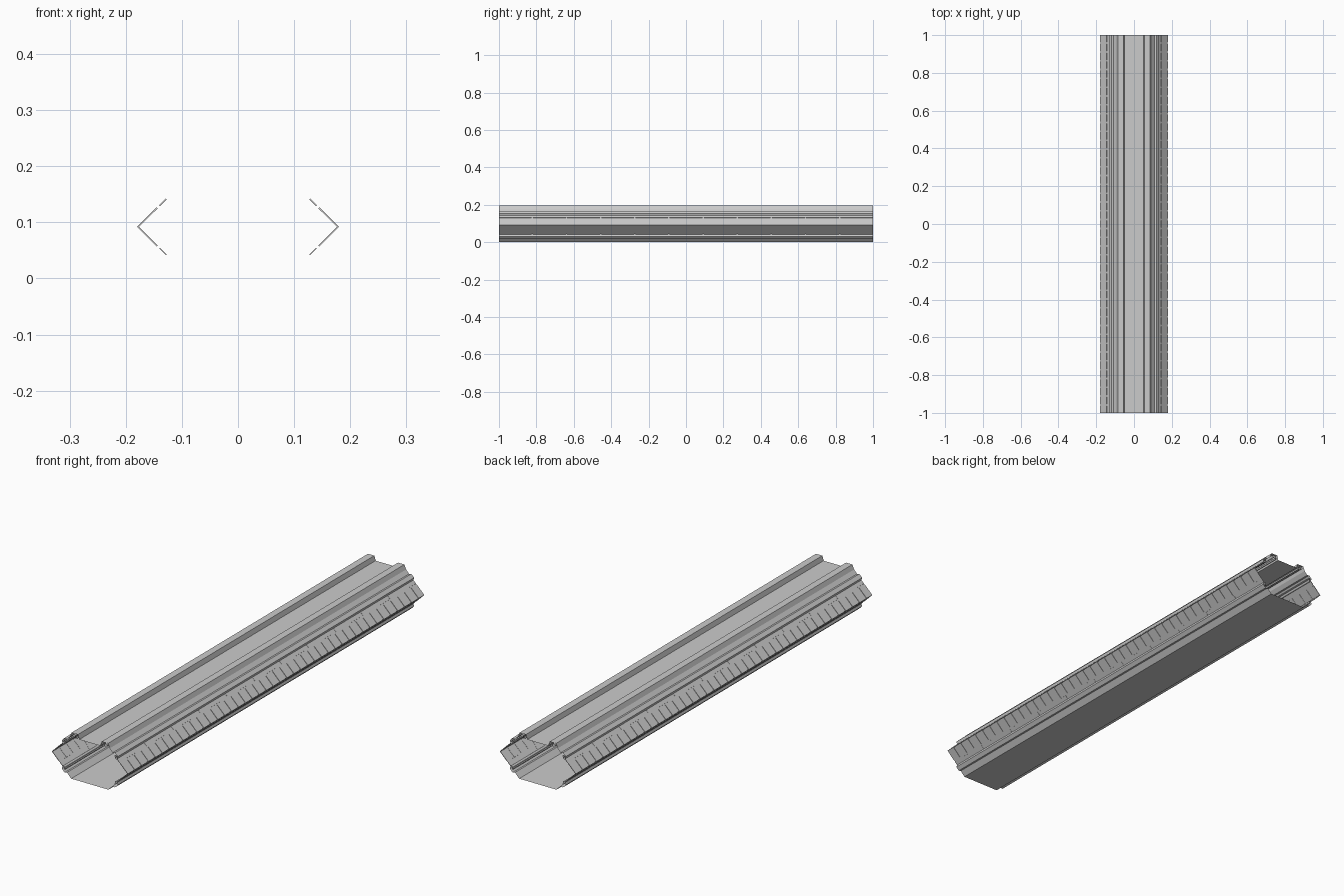
import bpy, bmesh, math

if "Cube" in bpy.data.objects:
    bpy.data.objects.remove(bpy.data.objects["Cube"])

MID = 0.092  # height of the side walls' widest line


def sweep(name, section, spans, closed=False, caps=False, smooth=False):
    """Sweep a clockwise xz section along y over each span, mirrored in x."""
    bm = bmesh.new()
    n = len(section)
    for y0, y1 in spans:
        a = [bm.verts.new((x, y0, z)) for x, z in section]
        b = [bm.verts.new((x, y1, z)) for x, z in section]
        for i in range(n if closed else n - 1):
            j = (i + 1) % n
            bm.faces.new((a[i], a[j], b[j], b[i]))
        if caps:
            bm.faces.new(a[::-1])
            bm.faces.new(b)
    mesh = bpy.data.meshes.new(name)
    bm.to_mesh(mesh)
    bm.free()
    ob = bpy.data.objects.new(name, mesh)
    bpy.context.collection.objects.link(ob)
    m = ob.modifiers.new("Mirror", 'MIRROR')
    m.use_axis[0] = True
    m.merge_threshold = 0.0002
    if smooth:
        for p in mesh.polygons:
            p.use_smooth = True
    return ob


def spans(count, gap):
    """Split the length into equal pieces with gaps between them."""
    step = (2 + gap) / count
    return [(-1 + i * step, -1 + (i + 1) * step - gap) for i in range(count)]


def flip(section):
    return [(x, 2 * MID - z) for x, z in reversed(section)]


full = [(-1, 1)]

# Corridor shell: ceiling, raised pipe housing, bulged wall channels, floor
ceiling = [(0, 0.177), (0.05, 0.177), (0.056, 0.197), (0.086, 0.197),
           (0.094, 0.178)]
upper_wall = [(0.108, 0.163), (0.119, 0.166), (0.132, 0.153),
              (0.128, 0.1415), (0.1435, 0.126)]
floor = [(0.088, 0.0), (0.055, 0.0), (0, 0.0)]
sweep("corridor_shell", ceiling + upper_wall + [(0.1775, MID)]
      + flip(upper_wall) + floor, full)

# V-shaped wall panels with narrow gaps
chevron = [(0.145, 0.127), (0.18, MID), (0.145, 0.057),
           (0.143, 0.059), (0.1765, MID), (0.143, 0.125)]
sweep("side_panels", chevron, spans(43, 0.009), closed=True, caps=True)

# Longer trim strips above and below the wall panels
trim = [(0.1285, 0.1425), (0.1405, 0.1305), (0.139, 0.129), (0.127, 0.141)]
sweep("upper_trim", trim, spans(11, 0.008), closed=True, caps=True)
sweep("lower_trim", flip(trim), spans(11, 0.008), closed=True, caps=True)

# Open-ended pipes running inside the channels
pipes = [("ceiling_large_pipe", 0.075, 0.187, 0.006),
         ("ceiling_small_pipe", 0.063, 0.180, 0.004),
         ("upper_large_pipe", 0.124, 0.144, 0.005),
         ("upper_small_pipe", 0.120, 0.151, 0.003),
         ("lower_large_pipe", 0.124, 0.040, 0.005),
         ("lower_small_pipe", 0.120, 0.033, 0.003)]
for name, cx, cz, r in pipes:
    ring = [(cx + r * math.sin(k * math.tau / 16),
             cz + r * math.cos(k * math.tau / 16)) for k in range(16)]
    sweep(name, ring, full, closed=True, smooth=True)
